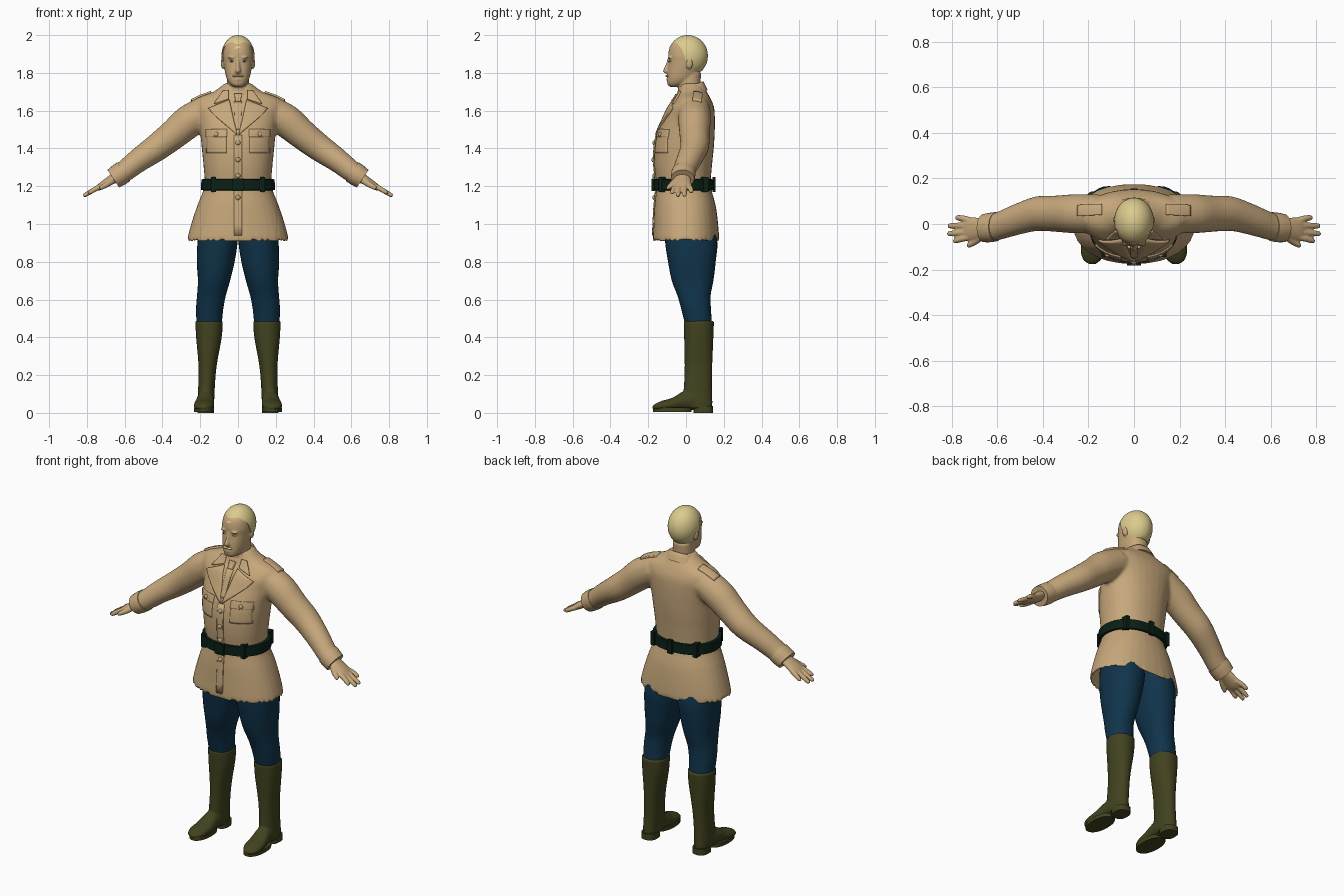
import bpy, bmesh, math
from mathutils import Vector, Matrix

if "Cube" in bpy.data.objects:
    bpy.data.objects.remove(bpy.data.objects["Cube"])
X, Y, Z = Vector((1, 0, 0)), Vector((0, 1, 0)), Vector((0, 0, 1))


def material(name, r, g, b):
    m = bpy.data.materials.new(name)
    m.use_nodes = True
    m.diffuse_color = (r, g, b, 1)
    bsdf = m.node_tree.nodes["Principled BSDF"]
    bsdf.inputs["Base Color"].default_value = (r, g, b, 1)
    bsdf.inputs["Roughness"].default_value = 0.8
    return m


TAN = material("tan", 0.57, 0.39, 0.2)
BLOND = material("blond", 0.72, 0.6, 0.27)
BLUE = material("dark blue", 0.005, 0.034, 0.07)
OLIVE = material("olive leather", 0.055, 0.055, 0.014)
BELT = material("dark green", 0.003, 0.014, 0.008)
WHITE = material("eye white", 0.6, 0.58, 0.5)
DARK = material("dark pupil", 0.03, 0.05, 0.06)


def finish(name, bm, mat, mirror=False, voxel=0, smooth=4):
    bmesh.ops.recalc_face_normals(bm, faces=bm.faces)
    for f in bm.faces:
        f.smooth = True
    me = bpy.data.meshes.new(name)
    bm.to_mesh(me)
    bm.free()
    me.set_sharp_from_angle(angle=math.radians(45))
    me.materials.append(mat)
    ob = bpy.data.objects.new(name, me)
    bpy.context.scene.collection.objects.link(ob)
    if voxel:  # fuse overlapping volumes into one skin
        r = ob.modifiers.new("fuse", 'REMESH')
        r.mode, r.voxel_size, r.use_smooth_shade = 'VOXEL', voxel, True
        s = ob.modifiers.new("soften", 'SMOOTH')
        s.factor, s.iterations = 0.5, smooth
    if mirror:
        ob.modifiers.new("mirror", 'MIRROR')
    return ob


def ring(c, u, v, n=2.0, seg=32):
    def p(t):
        return math.copysign(abs(t) ** (2 / n), t)
    a = [2 * math.pi * i / seg for i in range(seg)]
    return [c + u * p(math.cos(t)) + v * p(math.sin(t)) for t in a]


def section(z, w, front, back, x=0, n=2.2):
    return ring(Vector((x, (front + back) / 2, z)), X * w, Y * (back - front) / 2, n)


def skin(bm, rings, steps=3):
    # loft through the rings with rounded in-between sections
    full = []
    for i in range(len(rings) - 1):
        a, b = rings[max(i - 1, 0)], rings[i]
        c, d = rings[i + 1], rings[min(i + 2, len(rings) - 1)]
        for k in range(steps):
            t = k / steps
            full.append([q + (r - p) * t / 2 + (p - q * 2.5 + r * 2 - s / 2) * t * t
                         + (q * 1.5 - p / 2 - r * 1.5 + s / 2) * t ** 3
                         for p, q, r, s in zip(a, b, c, d)])
    full.append(rings[-1])
    vs = [[bm.verts.new(p) for p in r] for r in full]
    n = len(vs[0])
    for a, b in zip(vs, vs[1:]):
        for i in range(n):
            bm.faces.new((a[i], a[(i + 1) % n], b[(i + 1) % n], b[i]))
    bm.faces.new(vs[0])
    bm.faces.new(vs[-1])


def limb(bm, pts, side=1, seg=24):
    # each point: x, y, z, radius in the arm's plane, radius along y
    cs = [Vector((p[0] * side, p[1], p[2])) for p in pts]
    rings = []
    for i, p in enumerate(pts):
        t = cs[min(i + 1, len(cs) - 1)] - cs[max(i - 1, 0)]
        rings.append(ring(cs[i], Y.cross(t).normalized() * p[3], Y * p[4], 2, seg))
    skin(bm, rings)


def ball(bm, c, r):
    m = Matrix.Translation(c) @ Matrix.Diagonal((*r, 1))
    bmesh.ops.create_uvsphere(bm, u_segments=16, v_segments=10, radius=1, matrix=m)


def box(bm, c, size):
    bmesh.ops.create_cube(bm, size=1, matrix=Matrix.Translation(c) @ Matrix.Diagonal((*size, 1)))


# Coat: body with hollow hem, fused with both sleeves
BODY = [(0.91, .27, -.175, .175), (1.0, .248, -.172, .17), (1.1, .215, -.167, .157),
        (1.2, .178, -.157, .132), (1.3, .182, -.168, .137), (1.4, .192, -.168, .147),
        (1.48, .2, -.153, .152), (1.56, .215, -.118, .153), (1.62, .235, -.09, .148),
        (1.665, .22, -.055, .13), (1.7, .13, -.04, .11), (1.745, .07, -.03, .085)]
SLEEVE = [(.16, .045, 1.6, .085, .085), (.26, .045, 1.543, .088, .086),
          (.34, .045, 1.475, .08, .08), (.43, .045, 1.405, .073, .076),
          (.53, .015, 1.335, .063, .068), (.6, -.01, 1.28, .057, .062),
          (.655, -.018, 1.243, .052, .058)]
bm = bmesh.new()
skin(bm, [section(1.02, .2, -.12, .12), section(.93, .25, -.158, .158)]
     + [section(*r) for r in BODY])
for s in (1, -1):
    limb(bm, SLEEVE, s)
coat = finish("coat", bm, TAN, voxel=.01)


def front_y(x, z):
    # front surface of the coat body
    for a, b in zip(BODY, BODY[1:]):
        if a[0] <= z <= b[0]:
            w, f, k = [a[i] + (b[i] - a[i]) * (z - a[0]) / (b[0] - a[0]) for i in (1, 2, 3)]
            return (f + k) / 2 - (k - f) / 2 * (1 - (abs(x) / w) ** 2.2) ** (1 / 2.2)


def patch(name, corners, axis='Y', mirror=True, thick=.012, n=10):
    # cloth piece laid on the coat along one axis
    a, b, c, d = [Vector((p[0], -.5, p[1]) if axis == 'Y' else (p[0], p[1], 2)) for p in corners]
    bm = bmesh.new()
    g = [[bm.verts.new(a.lerp(b, i / n).lerp(d.lerp(c, i / n), j / n)) for i in range(n + 1)]
         for j in range(n + 1)]
    for j in range(n):
        for i in range(n):
            bm.faces.new((g[j][i], g[j][i + 1], g[j + 1][i + 1], g[j + 1][i]))
    ob = finish(name, bm, TAN)
    w = ob.modifiers.new("lay", 'SHRINKWRAP')
    w.target, w.wrap_method = coat, 'PROJECT'
    w.use_project_y, w.use_project_z = axis == 'Y', axis == 'Z'
    w.use_positive_direction, w.use_negative_direction = axis == 'Y', axis == 'Z'
    t = ob.modifiers.new("cloth", 'SOLIDIFY')
    t.thickness, t.offset = thick, 0
    if mirror:
        ob.modifiers.new("mirror", 'MIRROR')


patch("lapel", [(.045, 1.655), (.155, 1.61), (.125, 1.575), (.004, 1.47)], thick=.018)
patch("collar_leaf", [(.05, 1.705), (.08, 1.7), (.125, 1.635), (.05, 1.66)], thick=.018)
patch("tie_blade", [(-.02, 1.645), (.02, 1.645), (.014, 1.5), (-.014, 1.5)], mirror=False)
patch("tie_knot", [(-.02, 1.685), (.02, 1.685), (.014, 1.645), (-.014, 1.645)], mirror=False, thick=.024)
patch("front_placket", [(-.02, 1.47), (.02, 1.47), (.02, .94), (-.02, .94)], mirror=False)
patch("chest_pocket", [(.06, 1.49), (.165, 1.49), (.165, 1.375), (.06, 1.375)], thick=.008)
patch("pocket_flap", [(.057, 1.5), (.168, 1.5), (.168, 1.46), (.057, 1.46)], thick=.014)
patch("epaulette", [(.14, .085), (.245, .08), (.245, .035), (.14, .04)], axis='Z', thick=.02)

# Standing collar, tilted down to the front
bm = bmesh.new()
rings = [section(*r) for r in [(1.7, .105, -.06, .115), (1.752, .078, -.045, .093),
                               (1.75, .07, -.04, .086), (1.71, .07, -.04, .086)]]
for r in rings:
    for p in r:
        p.z += .4 * (p.y - .09)
skin(bm, rings, 2)
finish("collar", bm, TAN)

# Buttons and sleeve cuffs
bm = bmesh.new()
for x, z in [(0, 1.43), (0, 1.34), (0, 1.255), (0, 1.14), (.115, 1.475), (-.115, 1.475)]:
    ball(bm, (x, front_y(x, z) - .006, z), (.013, .009, .013))
finish("buttons", bm, TAN)
bm = bmesh.new()
limb(bm, [(.605, -.012, 1.277, .06, .064), (.63, -.015, 1.26, .06, .065),
          (.66, -.018, 1.24, .056, .062)])
finish("sleeve_cuff", bm, TAN, mirror=True)

# Hands
bm = bmesh.new()
limb(bm, [(.64, -.017, 1.252, .03, .038), (.68, -.02, 1.228, .024, .047),
          (.725, -.022, 1.2, .019, .052), (.748, -.022, 1.186, .012, .045)])
for y, reach in [(.024, .775), (-.007, .808), (-.037, .81), (-.064, .785)]:
    tip = 1.2 - (reach - .725) * .55
    limb(bm, [(.715, y * .8 - .005, 1.204, .015, .015), (.75, y, 1.188, .014, .014),
              (reach, y * 1.15, tip, .011, .012), (reach + .009, y * 1.15, tip - .005, .004, .005)], seg=12)
limb(bm, [(.66, -.045, 1.235, .02, .02), (.69, -.072, 1.212, .016, .017),
          (.725, -.092, 1.192, .012, .013), (.732, -.095, 1.188, .005, .005)], seg=12)
finish("hand", bm, TAN, mirror=True, voxel=.005, smooth=2)

# Belt with buckle and loops
bm = bmesh.new()
skin(bm, [section(z, w, f, b) for z, w, f, b in
          [(1.178, .18, -.155, .13), (1.18, .196, -.172, .148),
           (1.236, .194, -.172, .146), (1.238, .18, -.155, .13)]], 1)
finish("belt", bm, BELT)
bm = bmesh.new()
box(bm, (0, -.172, 1.207), (.06, .02, .066))
box(bm, (0, .148, 1.21), (.03, .018, .08))
for s in (1, -1):
    box(bm, (s * .13, -.126, 1.21), (.025, .04, .08))
    box(bm, (s * .14, .1, 1.21), (.025, .04, .08))
finish("buckle_and_loops", bm, BELT)

# Trouser legs
bm = bmesh.new()
skin(bm, [section(z, w, f, b, x) for z, x, w, f, b in
          [(1.05, .1, .095, -.11, .12), (.92, .107, .106, -.112, .165), (.8, .118, .1, -.095, .157),
           (.7, .127, .085, -.075, .145), (.62, .141, .076, -.045, .13),
           (.55, .15, .072, -.025, .132), (.46, .153, .066, -.003, .138)]])
finish("trouser_leg", bm, BLUE, mirror=True)

# Boots: shaft fused with foot, plus sole and heel
bm = bmesh.new()
skin(bm, [section(z, w, f, b, x) for z, x, w, f, b in
          [(.487, .153, .073, -.012, .148), (.4, .154, .068, -.01, .145), (.25, .161, .048, -.007, .139),
           (.13, .167, .044, -.012, .137), (.06, .17, .044, -.02, .14), (.025, .17, .042, -.01, .138)]])
skin(bm, [ring(Vector((x, y, z)), X * w, Z * h) for x, y, z, w, h in
          [(.17, .13, .05, .03, .03), (.17, .05, .065, .044, .05), (.173, -.01, .064, .046, .052),
           (.178, -.07, .046, .053, .035), (.182, -.125, .038, .052, .027),
           (.184, -.16, .032, .038, .018), (.184, -.177, .028, .014, .008)]])
finish("boot", bm, OLIVE, mirror=True, voxel=.007, smooth=3)
bm = bmesh.new()
skin(bm, [section(z, .054, -.175, .03, .18) for z in (.006, .028)], 1)
skin(bm, [section(z, .044, .04, .144, .17, 2.6) for z in (0, .036)], 1)
finish("boot_sole", bm, OLIVE, mirror=True)

# Head: skull, neck, nose, brows, lips and ears fused
bm = bmesh.new()
skin(bm, [section(*r) for r in
          [(1.726, .02, -.085, -.04), (1.74, .042, -.098, .0), (1.77, .06, -.1, .045),
           (1.81, .07, -.098, .075), (1.86, .078, -.092, .092), (1.9, .08, -.094, .1),
           (1.95, .07, -.08, .09), (1.985, .04, -.04, .06)]])
skin(bm, [section(*r) for r in [(1.62, .07, -.05, .08), (1.7, .06, -.042, .075), (1.8, .058, -.04, .08)]])
skin(bm, [section(*r) for r in [(1.875, .009, -.098, -.06), (1.84, .011, -.109, -.06),
                                (1.81, .016, -.122, -.06), (1.797, .012, -.108, -.06)]])
ball(bm, (0, -.094, 1.765), (.022, .011, .007))
for s in (1, -1):
    ball(bm, (s * .034, -.085, 1.882), (.022, .012, .006))
    ball(bm, (s * .08, .018, 1.85), (.011, .018, .03))
finish("head", bm, TAN, voxel=.0055, smooth=2)

# Eyes and moustache
for name, mat, y, r in [("eye", WHITE, -.082, (.012, .009, .006)), ("pupil", DARK, -.088, (.005, .005, .005))]:
    bm = bmesh.new()
    ball(bm, (.033, y, 1.862), r)
    finish(name, bm, mat, mirror=True)
bm = bmesh.new()
ball(bm, (.013, -.1, 1.784), (.017, .009, .006))
finish("moustache", bm, BLOND, mirror=True)

# Hair cap with a high brow line, sideburns and a low nape
bm = bmesh.new()
rings = []
SEG, ROWS = 64, 14
for j in range(-1, ROWS):
    row = []
    for i in range(SEG):
        a = 2 * math.pi * i / SEG
        facing = -math.sin(a)  # 1 at the brow, -1 at the nape
        low = -52 + 80 / (1 + math.exp(-9 * (facing - .12))) + 7 * max(0, facing) * math.cos(3 * a + 2)
        lat = math.radians(low + (88 - low) * max(j, 0) / (ROWS - 1))
        r = .9 if j < 0 else 1
        row.append(Vector((.088 * r * math.cos(lat) * math.cos(a),
                           .01 + .106 * r * math.cos(lat) * math.sin(a), 1.89 + .11 * math.sin(lat))))
    rings.append(row)
skin(bm, rings, 1)
finish("hair", bm, BLOND)
